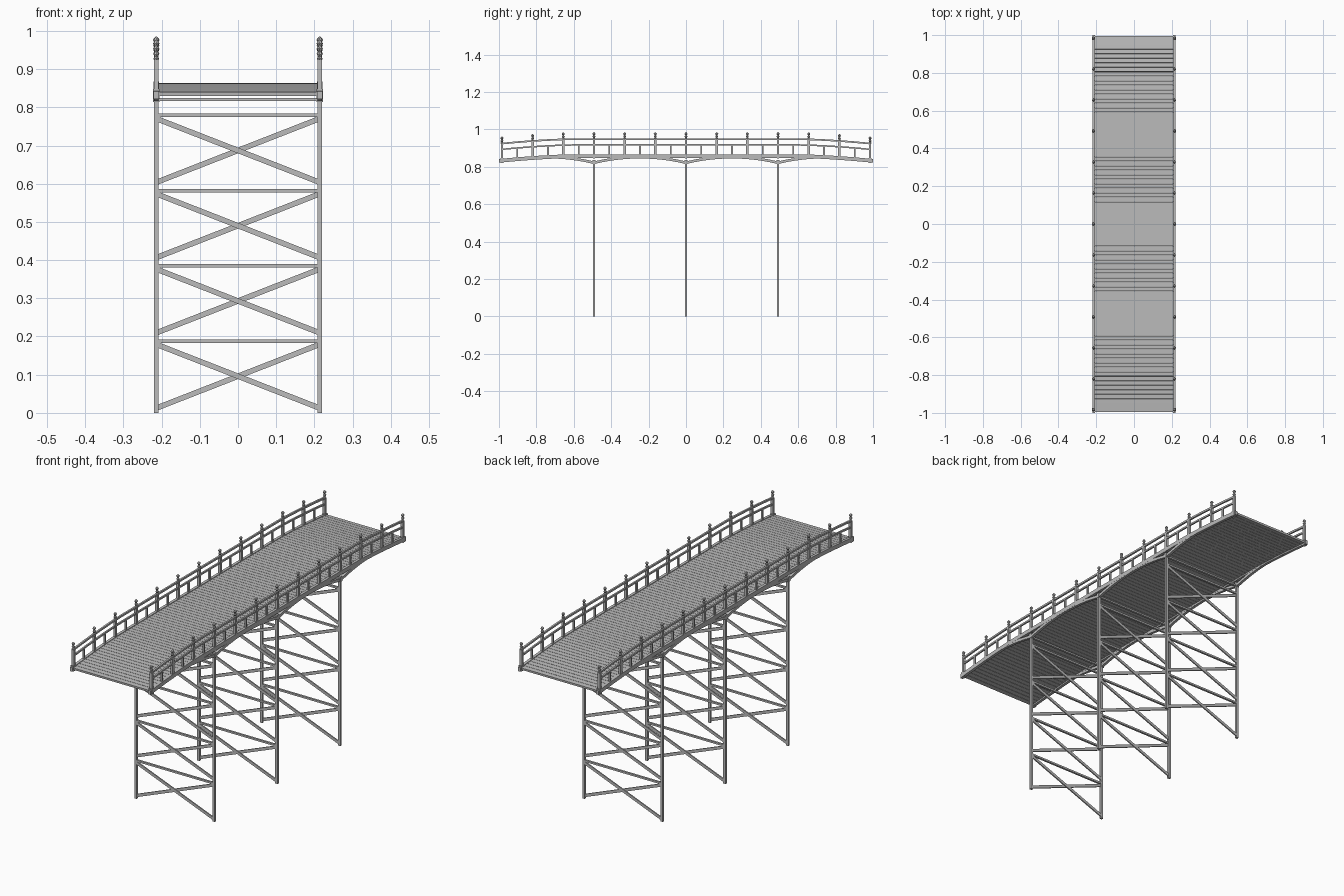
import bpy, bmesh, math
from mathutils import Vector, Matrix

cube = bpy.data.objects.get("Cube")
if cube:
    bpy.data.objects.remove(cube, do_unlink=True)

grey = bpy.data.materials.new("weathered grey")
grey.use_nodes = True
COLOUR = (0.5, 0.5, 0.5, 1)
grey.diffuse_color = COLOUR
grey.node_tree.nodes["Principled BSDF"].inputs["Base Color"].default_value = COLOUR

SIDE = 0.214          # x of legs, posts and rails
PITCH = 0.164         # post spacing
SUPPORTS = (-0.492, 0, 0.492)


def finish(name, bm):
    bmesh.ops.recalc_face_normals(bm, faces=bm.faces)
    mesh = bpy.data.meshes.new(name)
    bm.to_mesh(mesh)
    bm.free()
    mesh.materials.append(grey)
    obj = bpy.data.objects.new(name, mesh)
    bpy.context.collection.objects.link(obj)
    return obj


def box(bm, centre, size, rot=Matrix()):
    m = Matrix.Translation(centre) @ rot @ Matrix.Diagonal((*size, 1))
    bmesh.ops.create_cube(bm, size=1, matrix=m)


def strut(bm, a, b, depth, height):
    """Rectangular bar running from a to b in the xz plane."""
    a, b = Vector(a), Vector(b)
    d = b - a
    rot = Matrix.Rotation(-math.atan2(d.z, d.x), 4, 'Y')
    box(bm, (a + b) / 2, (d.length, depth, height), rot)


def sweep(bm, x, width, height, ys, curve):
    """Rectangular bar along y whose centre height follows curve(y)."""
    rings = []
    for y in ys:
        z = curve(y)
        rings.append([bm.verts.new((x + sx * width / 2, y, z + sz * height / 2))
                      for sx, sz in ((-1, -1), (1, -1), (1, 1), (-1, 1))])
    for r, s in zip(rings, rings[1:]):
        for i in range(4):
            j = (i + 1) % 4
            bm.faces.new((r[i], r[j], s[j], s[i]))
    bm.faces.new(rings[0])
    bm.faces.new(rings[-1])


def span(a, b, n):
    return [a + (b - a) * i / n for i in range(n + 1)]


def drop(y):
    """Fall of the walkway towards both ends."""
    return 0.025 * (max(0, abs(y) - 0.6) / 0.4) ** 1.6


def deck_top(y):
    return 0.864 - drop(y)


# Deck planks, tilted along the walkway curve
bm = bmesh.new()
COUNT = 84
step = 1.99 / COUNT
for i in range(COUNT):
    y = -0.995 + (i + 0.5) * step
    slope = (deck_top(y + 0.01) - deck_top(y - 0.01)) / 0.02
    box(bm, (0, y, deck_top(y) - 0.005), (0.42, step - 0.0015, 0.01),
        Matrix.Rotation(math.atan(slope), 4, 'X'))
finish("deck_planks", bm)

# Edge beams and the shallow arches below them
bm = bmesh.new()
for x in (-SIDE, SIDE):
    sweep(bm, x, 0.014, 0.02, span(-1, 1, 48), lambda y: deck_top(y) - 0.007)
finish("edge_beams", bm)

bm = bmesh.new()
for x in (-SIDE, SIDE):
    for a, b in ((-0.738, -0.492), (-0.492, 0), (0, 0.492), (0.492, 0.738)):
        def arch(y):
            t = (abs(y) % 0.492) / 0.492
            if abs(abs(y) - 0.492) < 1e-6:
                t = 0
            return 0.822 + 0.03 * (1 - (2 * t - 1) ** 2)
        sweep(bm, x, 0.013, 0.014, span(a, b, 12), arch)
finish("under_arches", bm)

# Trestles: legs, cap, cross bars and crossed braces
for n, y in enumerate(SUPPORTS):
    bm = bmesh.new()
    for x in (-SIDE, SIDE):
        box(bm, (x, y, 0.415), (0.013, 0.011, 0.83))
        box(bm, (x, y, 0.826), (0.017, 0.014, 0.024))
    box(bm, (0, y, 0.821), (0.42, 0.011, 0.008))
    for i in range(4):
        z = 0.197 * i
        box(bm, (0, y, z + 0.188), (0.42, 0.01, 0.009))
        for s in (-1, 1):
            strut(bm, (-s * 0.21, y + s * 0.002, z + 0.014),
                  (s * 0.21, y + s * 0.002, z + 0.178), 0.006, 0.014)
    finish(f"trestle_{n + 1}", bm)

# Handrails
for name, base, size in (("top_rails", 0.948, 0.009), ("middle_rails", 0.917, 0.008)):
    bm = bmesh.new()
    for x in (-SIDE, SIDE):
        sweep(bm, x, size, size, span(-0.984, 0.984, 48), lambda y: base - drop(y))
    finish(name, bm)

# Railing posts with turned finials
profile = ((0.006, 0), (0.008, 0.004), (0.004, 0.009), (0.008, 0.015),
           (0.004, 0.022), (0.0085, 0.03), (0.005, 0.035), (0.0005, 0.039))
bm = bmesh.new()
for x in (-SIDE, SIDE):
    for i in range(-6, 7):
        y = i * PITCH
        low, high = deck_top(y) - 0.018, 0.947 - drop(y)
        box(bm, (x, y, (low + high) / 2), (0.013, 0.012, high - low))
        rings = [[bm.verts.new((x + r * math.cos(k * math.pi / 4),
                                y + r * math.sin(k * math.pi / 4), high + h))
                  for k in range(8)] for r, h in profile]
        for r, s in zip(rings, rings[1:]):
            for k in range(8):
                bm.faces.new((r[k], r[k - 1], s[k - 1], s[k]))
        bm.faces.new(rings[0])
        bm.faces.new(rings[-1])
finish("railing_posts", bm)

# Short balusters between deck and middle rail
bm = bmesh.new()
for x in (-SIDE, SIDE):
    for i in range(-6, 6):
        y = (i + 0.5) * PITCH
        box(bm, (x, y, 0.888 - drop(y)), (0.008, 0.009, 0.056))
finish("balusters", bm)

# Square collars at the four deck corners
bm = bmesh.new()
for x in (-SIDE, SIDE):
    for y in (-0.984, 0.984):
        box(bm, (x, y, deck_top(y) - 0.006), (0.017, 0.018, 0.026))
finish("corner_collars", bm)
